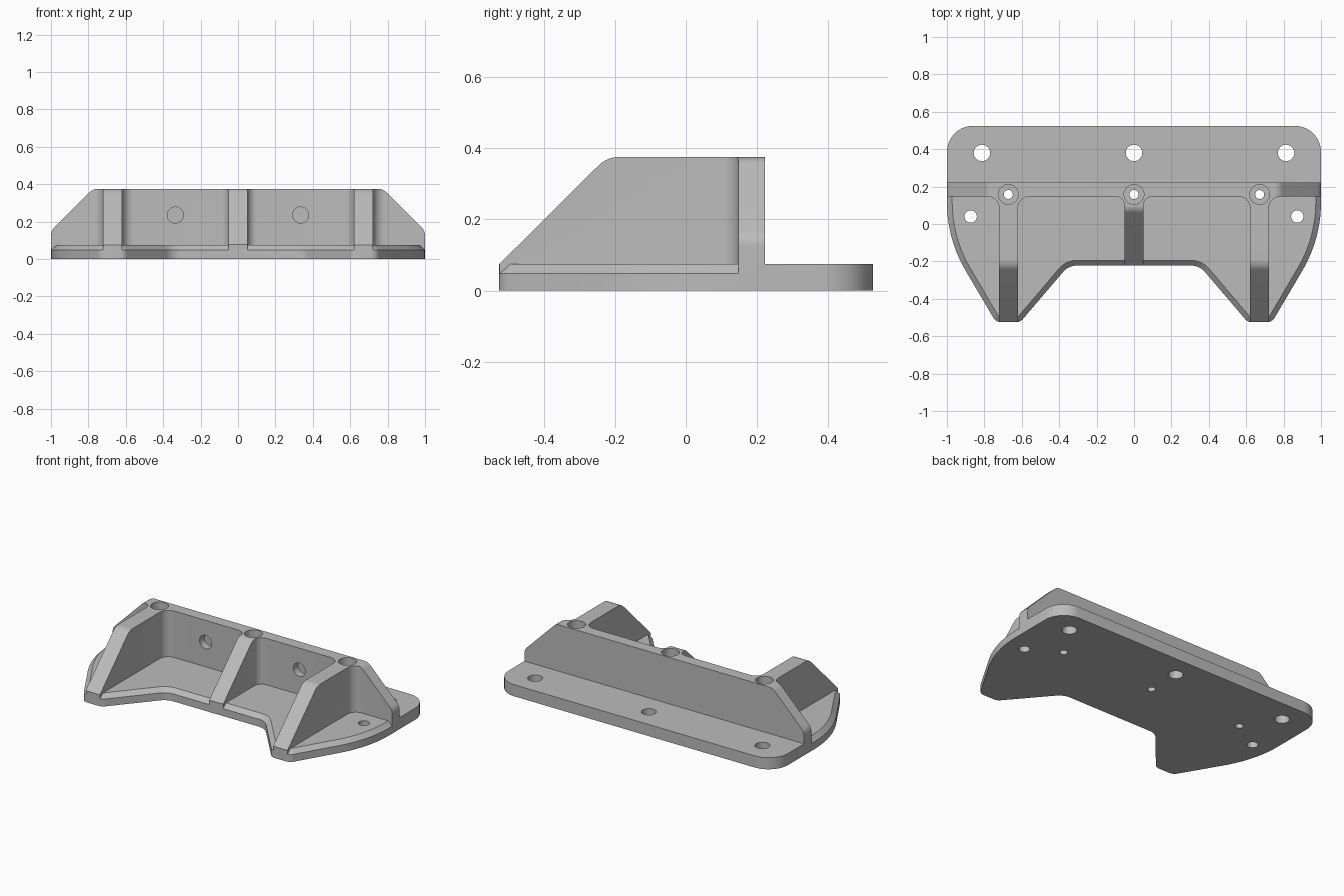
import bpy, bmesh, math
from mathutils import Vector

old = bpy.data.objects.get("Cube")
if old:
    bpy.data.objects.remove(old, do_unlink=True)

PLATE, TOP, WALL_Y, BACK_Y = 0.075, 0.375, 0.147, 0.222


def rounded(points, segs=10):
    """Closed 2D loop; an optional third value rounds that corner."""
    out = []
    for i, p in enumerate(points):
        c = Vector(p[:2])
        r = p[2] if len(p) > 2 else 0
        if not r:
            out.append(c)
            continue
        d0 = (Vector(points[i - 1][:2]) - c).normalized()
        d1 = (Vector(points[(i + 1) % len(points)][:2]) - c).normalized()
        half = d0.angle(d1) / 2
        centre = c + (d0 + d1).normalized() * (r / math.sin(half))
        t = r / math.tan(half)
        v0, v1 = c + d0 * t - centre, c + d1 * t - centre
        sweep = v0.angle(v1)
        for k in range(segs + 1):
            f = k / segs
            v = (v0 * math.sin((1 - f) * sweep) + v1 * math.sin(f * sweep)) / math.sin(sweep)
            out.append(centre + v)
    return out


def mirrored(half):
    return half + [(-p[0],) + tuple(p[1:]) for p in reversed(half)]


def loft(name, loops):
    """Join equal-length 3D loops and cap both ends."""
    bm = bmesh.new()
    rings = [[bm.verts.new(co) for co in loop] for loop in loops]
    n = len(rings[0])
    for a, b in zip(rings, rings[1:]):
        for i in range(n):
            j = (i + 1) % n
            bm.faces.new((a[i], a[j], b[j], b[i]))
    bm.faces.new(rings[0])
    bm.faces.new(rings[-1])
    bmesh.ops.recalc_face_normals(bm, faces=bm.faces[:])
    mesh = bpy.data.meshes.new(name)
    bm.to_mesh(mesh)
    bm.free()
    ob = bpy.data.objects.new(name, mesh)
    bpy.context.collection.objects.link(ob)
    return ob


def prism(name, pts, axis, lo, hi):
    place = {"x": lambda p, w: (w, p.x, p.y),
             "y": lambda p, w: (p.x, w, p.y),
             "z": lambda p, w: (p.x, p.y, w)}[axis]
    return loft(name, [[place(p, w) for p in pts] for w in (lo, hi)])


def combine(target, tool, operation):
    mod = target.modifiers.new("combine", "BOOLEAN")
    mod.object, mod.operation, mod.solver = tool, operation, "EXACT"
    bpy.context.view_layer.objects.active = target
    bpy.ops.object.modifier_apply(modifier=mod.name)
    bpy.data.objects.remove(tool, do_unlink=True)


def drill(target, u, v, r, axis, lo, hi, n=40):
    ring = [Vector((u + r * math.cos(k * math.tau / n), v + r * math.sin(k * math.tau / n)))
            for k in range(n)]
    combine(target, prism("drill", ring, axis, lo, hi), "DIFFERENCE")


# Base plate, chamfered along the edges in front of the wall
outline = rounded(mirrored([
    (1, 0.525, 0.14), (1, 0.2), (1, WALL_Y), (1, -0.08, 0.72),
    (0.738, -0.525, 0.05), (0.608, -0.525, 0.05), (0.35, -0.222, 0.1)]))
inset = []
for i, p in enumerate(outline):
    a = (p - outline[i - 1]).normalized()
    b = (outline[(i + 1) % len(outline)] - p).normalized()
    na, nb = Vector((a.y, -a.x)), Vector((b.y, -b.x))
    miter = (na + nb) / (1 + na.dot(nb))
    inset.append(p + miter * (0.028 if p.y < 0.18 else 0))
plate = loft("mounting_bracket", [
    [(p.x, p.y, 0) for p in outline],
    [(p.x, p.y, 0.048) for p in outline],
    [(p.x, p.y, PLATE) for p in inset]])

# Upright wall with three ribs, filleted where they meet
comb = rounded(mirrored([
    (1.1, BACK_Y), (1.1, WALL_Y), (0.722, WALL_Y, 0.06), (0.722, -0.6),
    (0.62, -0.6), (0.62, WALL_Y, 0.06), (0.05, WALL_Y, 0.05), (0.05, -0.3)]))
ribs = prism("wall_and_ribs", comb, "z", 0.02, TOP)

# Sloping wall ends
ends = rounded(mirrored([(1, -0.1), (1, 0.15, 0.06), (0.775, 0.4 - 0.025, 0.06)]))
ends = [Vector((p.x, p.y if p.y < TOP - 1e-5 else TOP)) for p in ends]
combine(ribs, prism("end_profile", ends, "y", -1, 1), "INTERSECT")

# Sloping fronts of the outer ribs, then of the middle rib
side = rounded([(0.5, -0.1), (0.5, TOP), (-0.222, TOP, 0.08), (-0.7, -0.1)])
combine(ribs, prism("rib_profile", side, "x", -1.5, 1.5), "INTERSECT")
front = rounded([(0.14, 0.6), (0.14, TOP + 0.0005), (0.078, TOP + 0.0005, 0.06),
                 (-0.4, -0.1), (-0.4, 0.6)])
combine(ribs, prism("middle_slope", front, "x", -0.3, 0.3), "DIFFERENCE")

# Trim the ribs to the plate outline and join
combine(ribs, prism("trim", outline, "z", -0.2, 0.6), "INTERSECT")
combine(plate, ribs, "UNION")

# Plate holes, counterbored rib holes and blind wall holes
for x in (-0.813, 0, 0.813):
    drill(plate, x, 0.38, 0.044, "z", -0.1, 0.2)
for x in (-0.672, 0, 0.672):
    drill(plate, x, 0.158, 0.053, "z", 0.22, 0.5)
    drill(plate, x, 0.158, 0.024, "z", -0.1, 0.3)
for s in (-1, 1):
    drill(plate, s * 0.873, 0.04, 0.033, "z", -0.1, 0.2)
    drill(plate, s * 0.335, 0.235, 0.043, "y", 0.1, 0.195)

# One grey material
grey = bpy.data.materials.new("plain_grey")
grey.use_nodes = True
colour = (0.5, 0.5, 0.5, 1)
grey.diffuse_color = colour
grey.node_tree.nodes["Principled BSDF"].inputs["Base Color"].default_value = colour
plate.data.materials.clear()
plate.data.materials.append(grey)

bpy.ops.object.select_all(action="DESELECT")
plate.select_set(True)
bpy.context.view_layer.objects.active = plate
bpy.ops.object.shade_smooth_by_angle(angle=math.radians(25))
